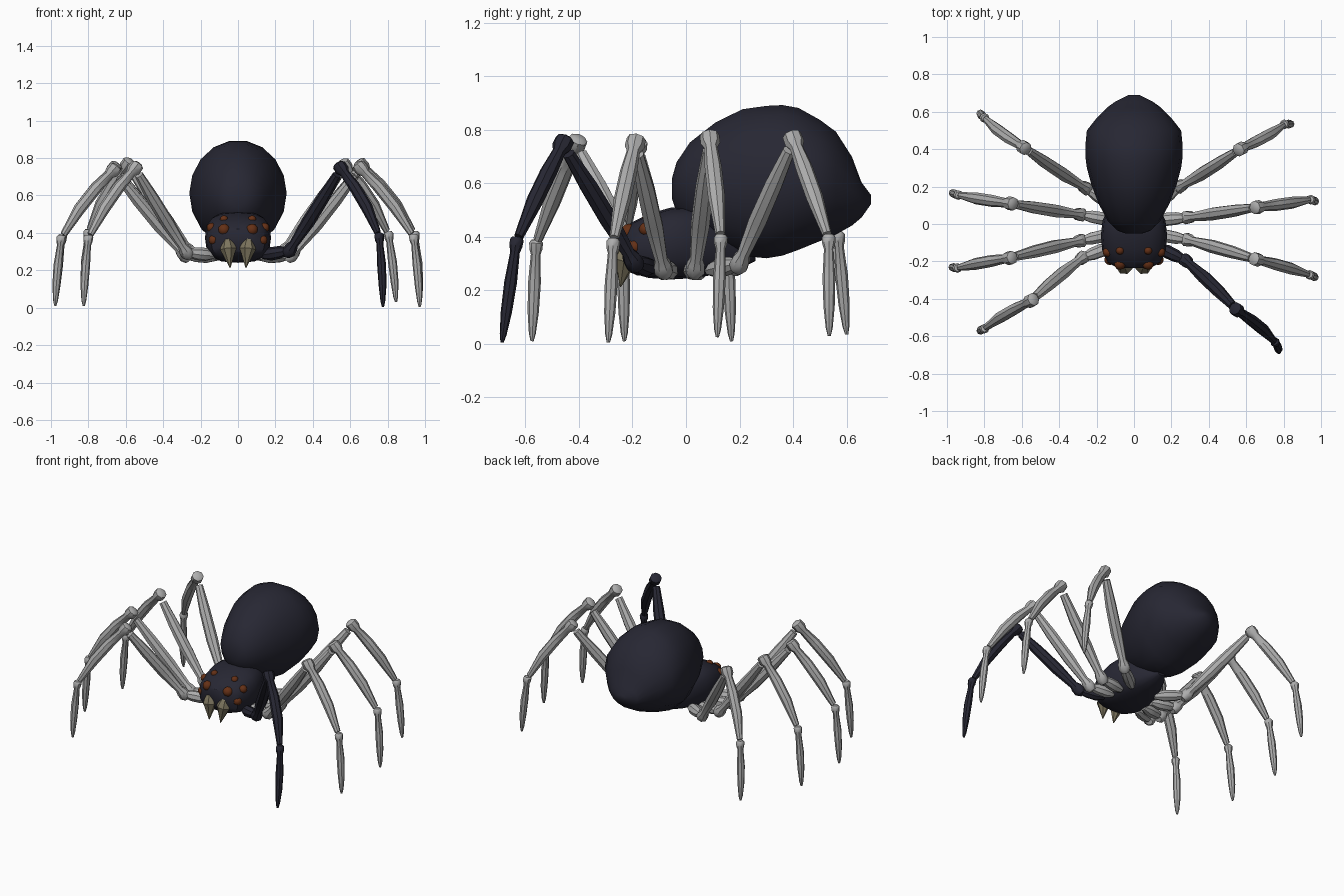
import bpy, bmesh, math
from mathutils import Vector

if "Cube" in bpy.data.objects:
    bpy.data.objects.remove(bpy.data.objects["Cube"])


def material(name, rgb):
    m = bpy.data.materials.new(name)
    m.diffuse_color = (*rgb, 1)
    m.use_nodes = True
    m.node_tree.nodes["Principled BSDF"].inputs["Base Color"].default_value = m.diffuse_color
    return m


NAVY = material("dark navy", (0.02, 0.02, 0.033))
GREY = material("pale grey", (0.42, 0.42, 0.42))
RUST = material("rust brown", (0.13, 0.03, 0.008))
BONE = material("dull bone", (0.20, 0.175, 0.11))


def finish(bm, name, mat, angle=40):
    bmesh.ops.recalc_face_normals(bm, faces=bm.faces)
    me = bpy.data.meshes.new(name)
    bm.to_mesh(me)
    bm.free()
    ob = bpy.data.objects.new(name, me)
    bpy.context.collection.objects.link(ob)
    me.materials.append(mat)
    bpy.ops.object.select_all(action='DESELECT')
    ob.select_set(True)
    bpy.context.view_layer.objects.active = ob
    bpy.ops.object.shade_smooth_by_angle(angle=math.radians(angle))
    return ob


def skin(bm, rings):
    """Join rings of points into a closed tube."""
    vs = [[bm.verts.new(p) for p in r] for r in rings]
    n = len(vs[0])
    for a, b in zip(vs, vs[1:]):
        for i in range(n):
            j = (i + 1) % n
            bm.faces.new((a[i], a[j], b[j], b[i]))
    bm.faces.new(vs[0])
    bm.faces.new(vs[-1][::-1])


def body(name, stations, sides, power):
    """Loft superellipse sections given as (y, top, bottom, half width)."""
    def se(v):
        return math.copysign(abs(v) ** (2 / power), v)
    rings = []
    for y, top, bot, w in stations:
        ring = []
        for k in range(sides):
            a = 2 * math.pi * k / sides
            ring.append((w * se(math.cos(a)), y,
                         (top + bot) / 2 + (top - bot) / 2 * se(math.sin(a))))
        rings.append(ring)
    bm = bmesh.new()
    skin(bm, rings)
    return finish(bm, name, NAVY)


def spindle(bm, a, b, profile, sides=8, bow=0.0):
    """Limb segment from a to b; profile is (fraction, radius), bowed upward/outward."""
    a, b = Vector(a), Vector(b)
    d = (b - a).normalized()
    out = Vector((a.x + b.x, 0, 0)).normalized() + Vector((0, 0, 0.6))
    u = (out - d * out.dot(d)).normalized()
    v = d.cross(u)
    rings = []
    for t, r in profile:
        c = a.lerp(b, t) + u * bow * math.sin(math.pi * min(max(t, 0), 1))
        rings.append([c + r * (u * math.cos(2 * math.pi * k / sides)
                               + v * math.sin(2 * math.pi * k / sides)) for k in range(sides)])
    skin(bm, rings)


# abdomen and head section
body("abdomen", [(-.052, .62, .54, .04), (-.035, .68, .49, .09), (.015, .755, .43, .14),
                 (.11, .83, .365, .19), (.21, .88, .325, .228), (.30, .893, .315, .252),
                 (.36, .896, .325, .26), (.42, .885, .347, .26), (.50, .84, .38, .252),
                 (.56, .795, .405, .205), (.62, .70, .44, .147), (.655, .605, .47, .10),
                 (.69, .557, .52, .03)], 18, 2.0)
body("head_section", [(-.235, .42, .30, .085), (-.205, .452, .265, .145), (-.14, .485, .246, .170),
                      (-.06, .508, .24, .177), (.02, .515, .245, .168), (.12, .47, .26, .12),
                      (.20, .42, .28, .075), (.26, .37, .31, .03)], 16, 2.8)

# eyes: four on each side of the head
for n, (x, y, z, r) in enumerate([(.075, -.213, .417, .032), (.13, -.192, .362, .028),
                                  (.075, -.142, .472, .022), (.142, -.15, .428, .026)]):
    for s in (1, -1):
        bm = bmesh.new()
        bmesh.ops.create_icosphere(bm, subdivisions=2, radius=r)
        bmesh.ops.translate(bm, vec=(s * x, y, z), verts=bm.verts)
        finish(bm, f"eye_{n + 1}_{'right' if s > 0 else 'left'}", RUST, 60)

# fangs
for s in (1, -1):
    bm = bmesh.new()
    spindle(bm, (s * .056, -.215, .365), (s * .042, -.245, .212),
            [(0, .022), (.15, .036), (.35, .045), (.5, .034), (.75, .018), (1, .002)], 7)
    finish(bm, "fang_" + ("right" if s > 0 else "left"), BONE, 30)

# legs: hip root, hip joint, knee, ankle, foot
legs = {
    "right_leg_1": [(.13, -.125, .28), (.275, -.195, .305), (.55, -.46, .745), (.755, -.633, .38), (.775, -.687, .005)],
    "right_leg_2": [(.12, -.055, .27), (.285, -.085, .28), (.655, -.19, .745), (.94, -.272, .375), (.972, -.29, .005)],
    "right_leg_3": [(.12, .02, .27), (.285, .035, .28), (.66, .09, .76), (.945, .13, .39), (.974, .117, .025)],
    "right_leg_4": [(.09, .085, .275), (.245, .20, .30), (.57, .402, .76), (.805, .533, .39), (.845, .535, .03)],
    "left_leg_1": [(-.13, -.125, .28), (-.275, -.18, .295), (-.55, -.41, .745), (-.80, -.56, .37), (-.825, -.575, .01)],
    "left_leg_2": [(-.12, -.055, .27), (-.285, -.09, .28), (-.665, -.182, .735), (-.945, -.235, .37), (-.977, -.23, .01)],
    "left_leg_3": [(-.12, .02, .27), (-.285, .05, .28), (-.66, .11, .745), (-.94, .155, .375), (-.977, .17, .01)],
    "left_leg_4": [(-.09, .085, .275), (-.255, .19, .295), (-.59, .41, .765), (-.80, .568, .40), (-.825, .60, .035)],
}
for name, (root, hip, knee, ankle, foot) in legs.items():
    bm = bmesh.new()
    spindle(bm, root, hip, [(0, .02), (.3, .036), (.65, .034), (.9, .024)])
    spindle(bm, hip, knee, [(-.06, .022), (-.02, .037), (.04, .034), (.08, .025), (.35, .036),
                            (.65, .034), (.92, .024)], bow=.005)
    spindle(bm, knee, ankle, [(-.07, .022), (-.05, .036), (.03, .037), (.08, .025), (.3, .032),
                              (.6, .032), (.95, .018)], bow=.02)
    spindle(bm, ankle, foot, [(-.05, .018), (-.02, .026), (.05, .024), (.1, .018), (.4, .024),
                              (.7, .021), (.92, .013), (1, .006)], bow=.005)
    finish(bm, name, NAVY if name == "right_leg_1" else GREY)
